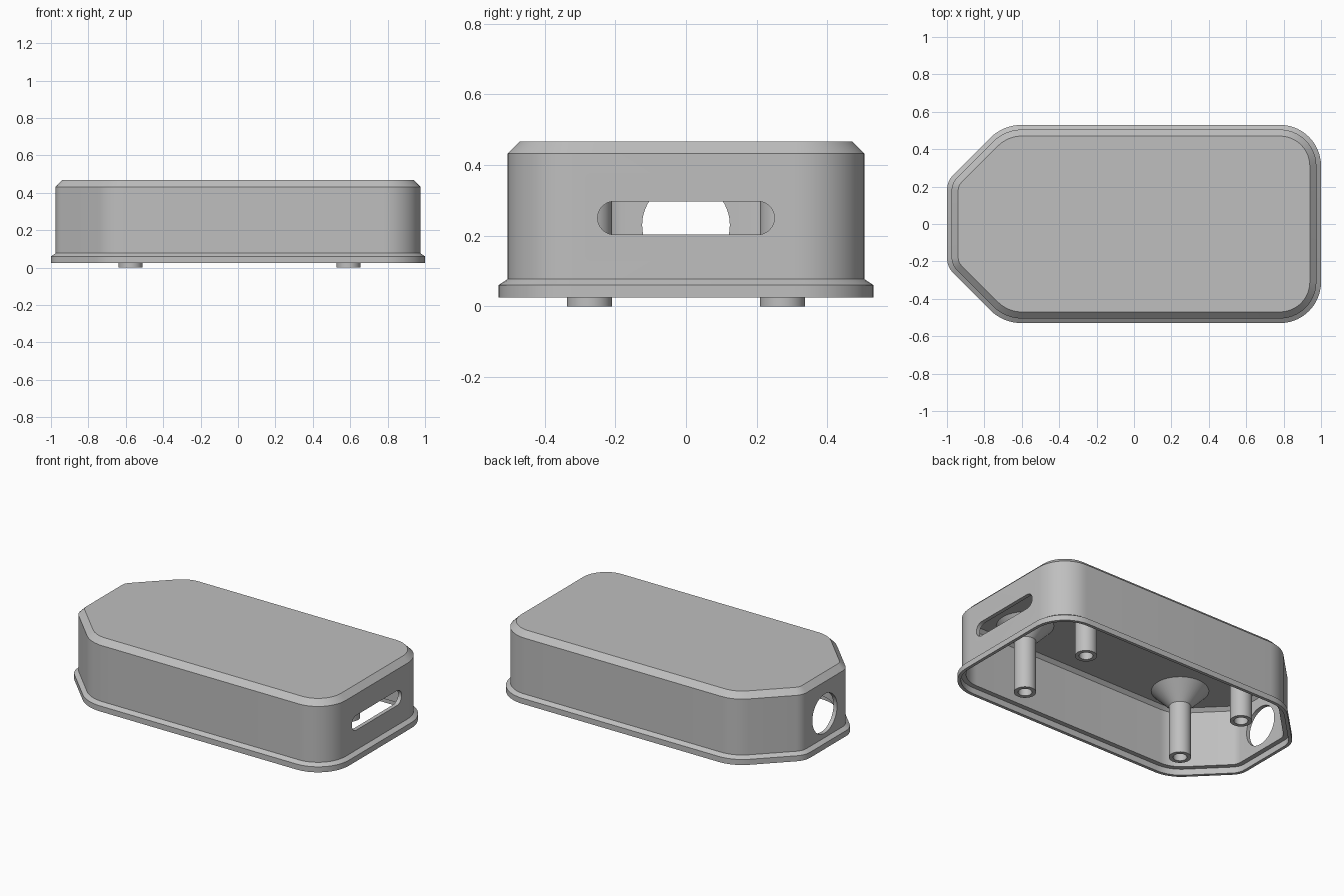
import bpy
import bmesh
from math import cos, sin, radians, pi, sqrt

cube = bpy.data.objects.get("Cube")
if cube:
    bpy.data.objects.remove(cube, do_unlink=True)

grey = bpy.data.materials.new("plain grey")
grey.use_nodes = True
GREY = (0.52, 0.52, 0.52, 1)
grey.diffuse_color = GREY
grey.node_tree.nodes["Principled BSDF"].inputs["Base Color"].default_value = GREY


def arc(cx, cy, r, start, end, steps):
    angles = [radians(start + (end - start) * i / steps) for i in range(steps + 1)]
    return [(cx + r * cos(a), cy + r * sin(a)) for a in angles]


def skin(name, rings):
    """Join a list of equal rings of 3D points and cap both ends."""
    bm = bmesh.new()
    loops = [[bm.verts.new(p) for p in ring] for ring in rings]
    n = len(loops[0])
    for a, b in zip(loops, loops[1:]):
        for i in range(n):
            j = (i + 1) % n
            bm.faces.new((a[i], a[j], b[j], b[i]))
    bm.faces.new(loops[0])
    bm.faces.new(loops[-1])
    bmesh.ops.recalc_face_normals(bm, faces=bm.faces)
    mesh = bpy.data.meshes.new(name)
    bm.to_mesh(mesh)
    bm.free()
    mesh.materials.append(grey)
    ob = bpy.data.objects.new(name, mesh)
    bpy.context.scene.collection.objects.link(ob)
    return ob


def activate(ob):
    bpy.ops.object.select_all(action="DESELECT")
    ob.select_set(True)
    bpy.context.view_layer.objects.active = ob


def smooth(ob):
    activate(ob)
    bpy.ops.object.shade_smooth_by_angle(angle=radians(25))


# Case outline: rounded at +x, chamfered with soft corners at -x
BIG, MID, SMALL = 0.22, 0.24, 0.12
MID_X, MID_Y = -0.6, 0.53 - MID
NOSE_X = SMALL - 1
NOSE_Y = MID_Y - MID_X + NOSE_X + (MID - SMALL) * sqrt(2)


def outline(inset, z):
    half = arc(1 - BIG, 0.53 - BIG, BIG - inset, 0, 90, 14)
    half += arc(MID_X, MID_Y, MID - inset, 90, 135, 8)
    half += arc(NOSE_X, NOSE_Y, SMALL - inset, 135, 180, 6)
    full = half + [(x, -y) for x, y in reversed(half)]
    return [(x, y, z) for x, y in full]


# Shell section: lid, bevel, wall, flange, rebate, inner wall, ceiling
section = [(0.06, 0.467), (0.025, 0.432), (0.025, 0.077), (0, 0.06),
           (0, 0.025), (0.02, 0.025), (0.02, 0.064), (0.05, 0.064),
           (0.05, 0.42), (0.072, 0.44)]
shell = skin("case_shell", [outline(d, z) for d, z in section])

# Cutters for the long slot at +x and the round port at -x
slot = arc(0.203, 0.25, 0.047, -90, 90, 16) + arc(-0.203, 0.25, 0.047, 90, 270, 16)
port = arc(0, 0.23, 0.124, 0, 352.5, 47)
for name, shape, x0, x1 in (("slot_cutter", slot, 0.85, 1.1),
                            ("port_cutter", port, -1.1, -0.85)):
    cutter = skin(name, [[(x, y, z) for y, z in shape] for x in (x0, x1)])
    cutter.hide_render = True
    cut = shell.modifiers.new(name, "BOOLEAN")
    cut.operation = "DIFFERENCE"
    cut.solver = "EXACT"
    cut.object = cutter
    activate(shell)
    bpy.ops.object.modifier_apply(modifier=name)
    bpy.data.objects.remove(cutter, do_unlink=True)
smooth(shell)

# Hollow screw posts flaring into the ceiling
post = [(0.04, 0.34), (0.04, 0), (0.064, 0), (0.064, 0.335), (0.166, 0.44), (0.166, 0.445)]
for end, x in (("left", 0.59), ("right", -0.575)):
    for side, y in (("front", -0.273), ("back", 0.273)):
        rings = [[(px, py, z) for px, py in arc(x, y, r, 0, 352.5, 47)] for r, z in post]
        smooth(skin(f"{side}_{end}_screw_post", rings))
